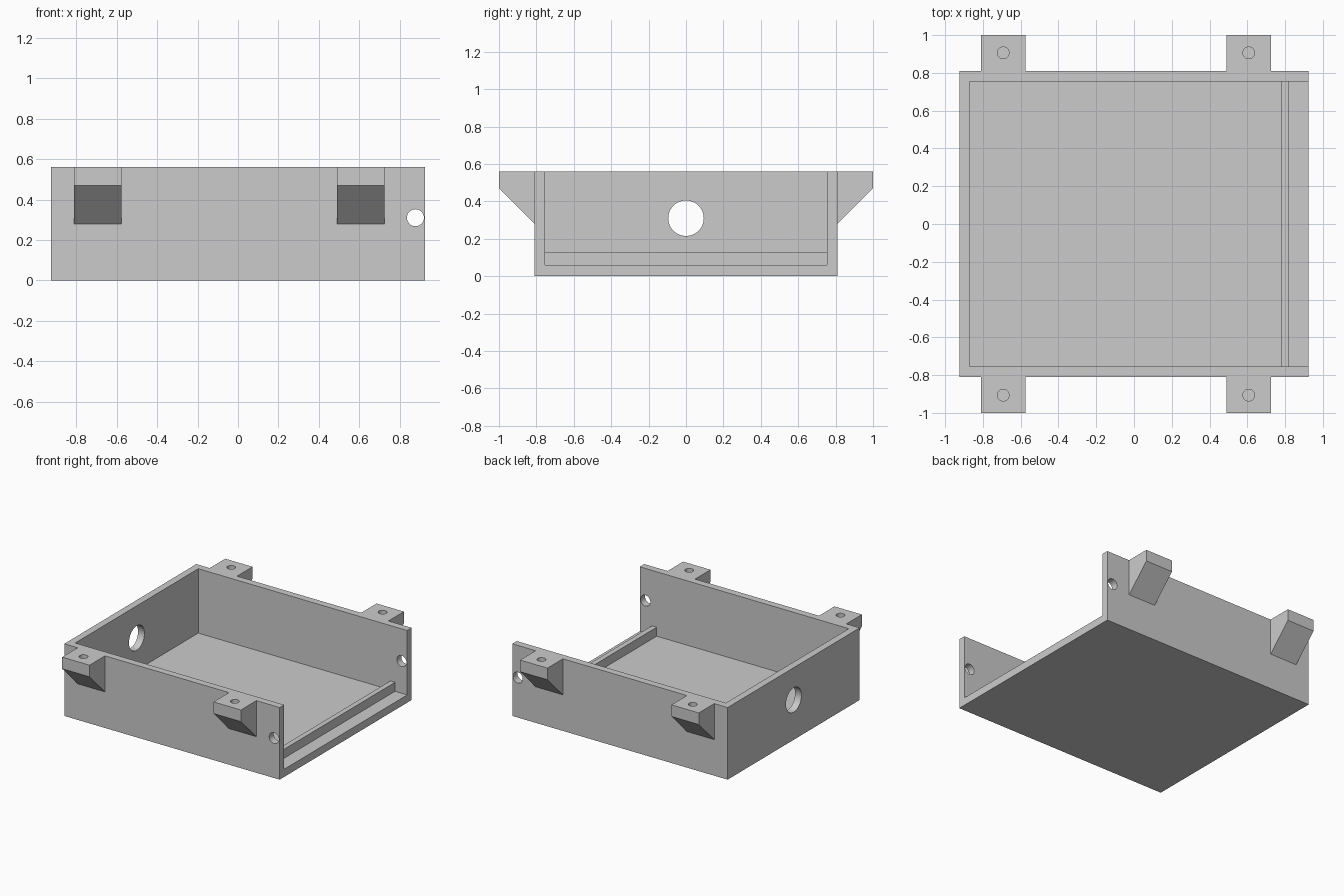
import bpy, bmesh, math
from mathutils import Matrix, Vector

if "Cube" in bpy.data.objects:
    bpy.data.objects.remove(bpy.data.objects["Cube"])

HX, HY, H = 0.925, 0.81, 0.56      # half length, half width, height
WALL, FLOOR = 0.055, 0.06
HOLE_Z = 0.31

grey = bpy.data.materials.new("light grey")
grey.diffuse_color = (0.6, 0.6, 0.6, 1)
grey.use_nodes = True
grey.node_tree.nodes["Principled BSDF"].inputs["Base Color"].default_value = grey.diffuse_color


def finish(name, bm):
    bmesh.ops.recalc_face_normals(bm, faces=bm.faces)
    mesh = bpy.data.meshes.new(name)
    bm.to_mesh(mesh)
    bm.free()
    mesh.materials.append(grey)
    ob = bpy.data.objects.new(name, mesh)
    bpy.context.collection.objects.link(ob)
    return ob


def box(name, x0, x1, y0, y1, z0, z1):
    bm = bmesh.new()
    bmesh.ops.create_cube(bm, size=1)
    for v in bm.verts:
        v.co = ((x0 + x1) / 2 + v.co.x * (x1 - x0),
                (y0 + y1) / 2 + v.co.y * (y1 - y0),
                (z0 + z1) / 2 + v.co.z * (z1 - z0))
    return finish(name, bm)


def rod(name, centre, axis, radius, length):
    bm = bmesh.new()
    turn = Vector((0, 0, 1)).rotation_difference(Vector(axis)).to_matrix().to_4x4()
    bmesh.ops.create_cone(bm, cap_ends=True, segments=48, radius1=radius,
                          radius2=radius, depth=length,
                          matrix=Matrix.Translation(centre) @ turn)
    return finish(name, bm)


def bracket(name, x0, x1, side):
    # wedge profile in y/z, rooted slightly inside the wall
    root = HY - 0.02
    profile = [(root, 0.28), (HY, 0.28), (1.0, 0.47), (1.0, H), (root, H)]
    bm = bmesh.new()
    face = bm.faces.new([bm.verts.new((x0, side * y, z)) for y, z in profile])
    out = bmesh.ops.extrude_face_region(bm, geom=[face])
    verts = [g for g in out["geom"] if isinstance(g, bmesh.types.BMVert)]
    bmesh.ops.translate(bm, verts=verts, vec=(x1 - x0, 0, 0))
    return finish(name, bm)


def combine(target, tool, operation):
    mod = target.modifiers.new(operation.lower(), 'BOOLEAN')
    mod.operation, mod.solver, mod.object = operation, 'EXACT', tool
    bpy.context.view_layer.objects.active = target
    bpy.ops.object.modifier_apply(modifier=mod.name)
    bpy.data.objects.remove(tool)


# Tray: open at the top and at the right end
tray = box("tray", -HX, HX, -HY, HY, 0, H)
combine(tray, box("cavity", -HX + WALL, HX + 0.2, -HY + WALL, HY - WALL, FLOOR, H + 0.2),
        'DIFFERENCE')

# Low retaining ridge near the open end
combine(tray, box("ridge", 0.78, 0.82, -HY + 0.03, HY - 0.03, 0.03, 0.13), 'UNION')

# Four mounting brackets with blind screw holes
for x0, x1 in ((-0.81, -0.575), (0.49, 0.725)):
    for side in (-1, 1):
        combine(tray, bracket("bracket", x0, x1, side), 'UNION')
        combine(tray, rod("screw_hole", ((x0 + x1) / 2, side * 0.906, H), (0, 0, 1),
                          0.031, 0.22), 'DIFFERENCE')

# Cable hole in the left wall, pin holes through both side walls
combine(tray, rod("cable_hole", (-HX, 0, HOLE_Z), (1, 0, 0), 0.095, 0.3), 'DIFFERENCE')
for side in (-1, 1):
    combine(tray, rod("pin_hole", (0.877, side * HY, HOLE_Z), (0, 1, 0), 0.042, 0.3),
            'DIFFERENCE')

# Smooth hole walls, sharp box edges
bpy.ops.object.select_all(action='DESELECT')
tray.select_set(True)
bpy.context.view_layer.objects.active = tray
bpy.ops.object.shade_smooth_by_angle(angle=math.radians(30))
